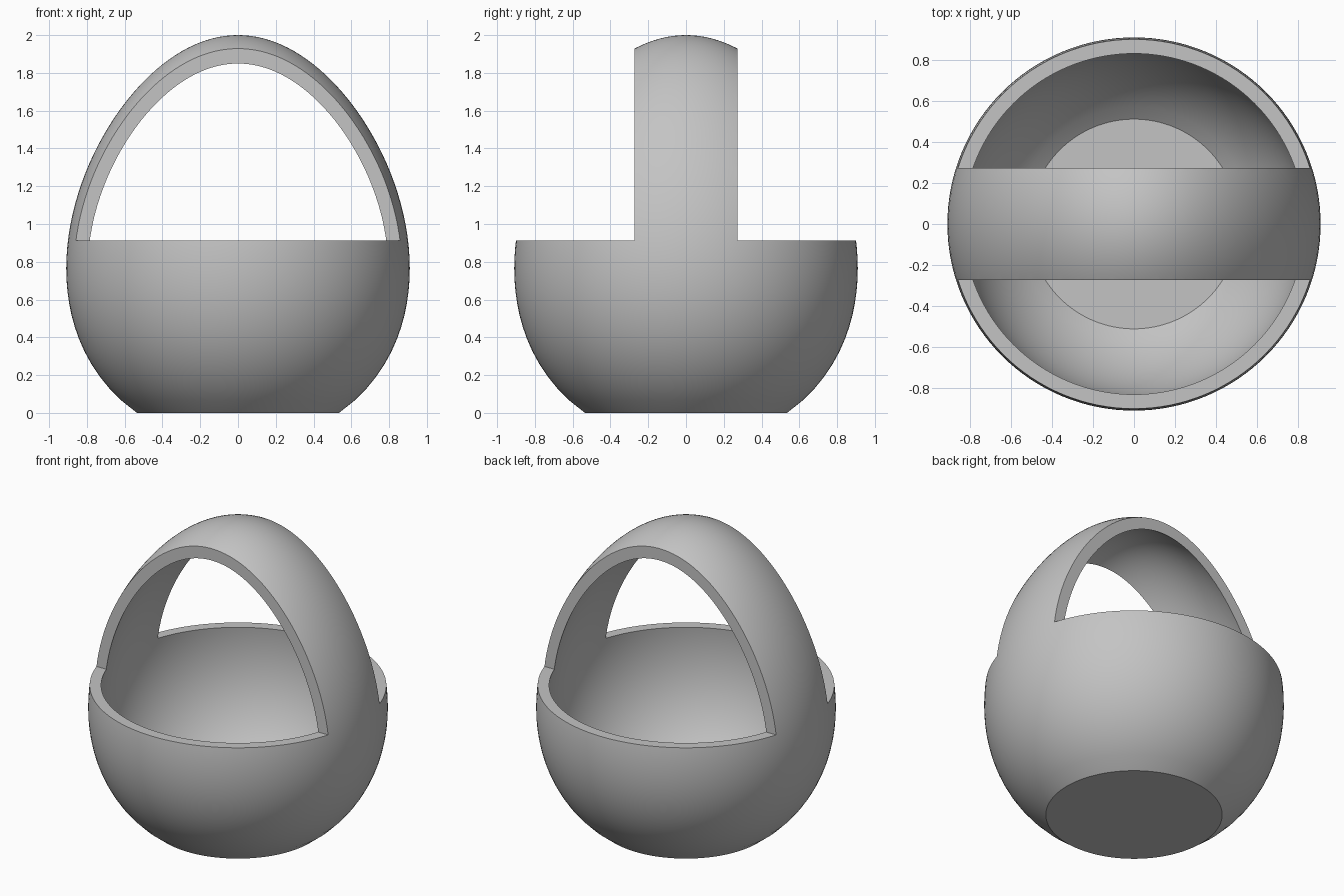
import bpy, bmesh, math

if "Cube" in bpy.data.objects:
    bpy.data.objects.remove(bpy.data.objects["Cube"])

WALL, RIM, HALF_HANDLE = 0.069, 0.912, 0.272
STEPS, RINGS = 128, 48

grey = bpy.data.materials.new("plain_grey")
grey.diffuse_color = (0.55, 0.55, 0.55, 1)
grey.use_nodes = True
grey.node_tree.nodes["Principled BSDF"].inputs["Base Color"].default_value = grey.diffuse_color


def egg_r2(z):
    """Squared radius of the egg, flat at z = 0 and closed at z = 2."""
    return (z + 0.165) * (2 - z) * (0.867 - 0.192 * z)


def outer_profile():
    pts = []
    for i in range(RINGS + 1):
        z = 2 * math.sin(i / RINGS * math.pi / 2)
        pts.append((math.sqrt(max(egg_r2(z), 0)), z))
    pts[-1] = (0, 2)
    return pts


def inner_profile():
    """Outer curve moved inward by the wall thickness, cut flat at the floor."""
    pts = []
    for r, z in outer_profile()[:-1]:
        e = 1e-4
        nr, nz = 2 * r, -(egg_r2(z + e) - egg_r2(z - e)) / (2 * e)
        k = WALL / math.hypot(nr, nz)
        pts.append((r - nr * k, z - nz * k))
    i = next(i for i, p in enumerate(pts) if p[1] > WALL)
    (r0, z0), (r1, z1) = pts[i - 1], pts[i]
    t = (WALL - z0) / (z1 - z0)
    return [(r0 + (r1 - r0) * t, WALL)] + pts[i:] + [(0, 2 - WALL)]


def finish(name, bm):
    bmesh.ops.recalc_face_normals(bm, faces=bm.faces)
    mesh = bpy.data.meshes.new(name)
    bm.to_mesh(mesh)
    bm.free()
    mesh.materials.append(grey)
    obj = bpy.data.objects.new(name, mesh)
    bpy.context.collection.objects.link(obj)
    return obj


def lathe(name, profile):
    """Turn a profile around z, with a flat base and a single point on top."""
    bm = bmesh.new()
    rings = [[bm.verts.new((r * math.cos(a), r * math.sin(a), z))
              for a in (2 * math.pi * s / STEPS for s in range(STEPS))]
             for r, z in profile[:-1]]
    tip = bm.verts.new((0, 0, profile[-1][1]))
    bm.faces.new(rings[0])
    for s in range(STEPS):
        n = (s + 1) % STEPS
        for a, b in zip(rings, rings[1:]):
            bm.faces.new((a[s], a[n], b[n], b[s]))
        bm.faces.new((rings[-1][s], rings[-1][n], tip))
    return finish(name, bm)


def box(name, lo, hi):
    bm = bmesh.new()
    bmesh.ops.create_cube(bm, size=1)
    for v in bm.verts:
        v.co = [lo[i] if v.co[i] < 0 else hi[i] for i in range(3)]
    return finish(name, bm)


# Egg-shaped basket body with its handle
basket = lathe("egg_basket", outer_profile())

# Hollow inside, and the openings in front of and behind the handle
cutters = [
    lathe("cavity_cutter", inner_profile()),
    box("front_opening_cutter", (-2, -2, RIM), (2, -HALF_HANDLE, 3)),
    box("back_opening_cutter", (-2, HALF_HANDLE, RIM), (2, 2, 3)),
]
for c in cutters:
    c.hide_render = True
    mod = basket.modifiers.new(c.name, 'BOOLEAN')
    mod.operation, mod.solver, mod.object = 'DIFFERENCE', 'EXACT', c

# Apply the cuts, remove the cutters and smooth the curved walls
bpy.context.view_layer.objects.active = basket
basket.select_set(True)
for mod in list(basket.modifiers):
    bpy.ops.object.modifier_apply(modifier=mod.name)
for c in cutters:
    bpy.data.objects.remove(c)
bpy.ops.object.shade_smooth_by_angle(angle=math.radians(30))
